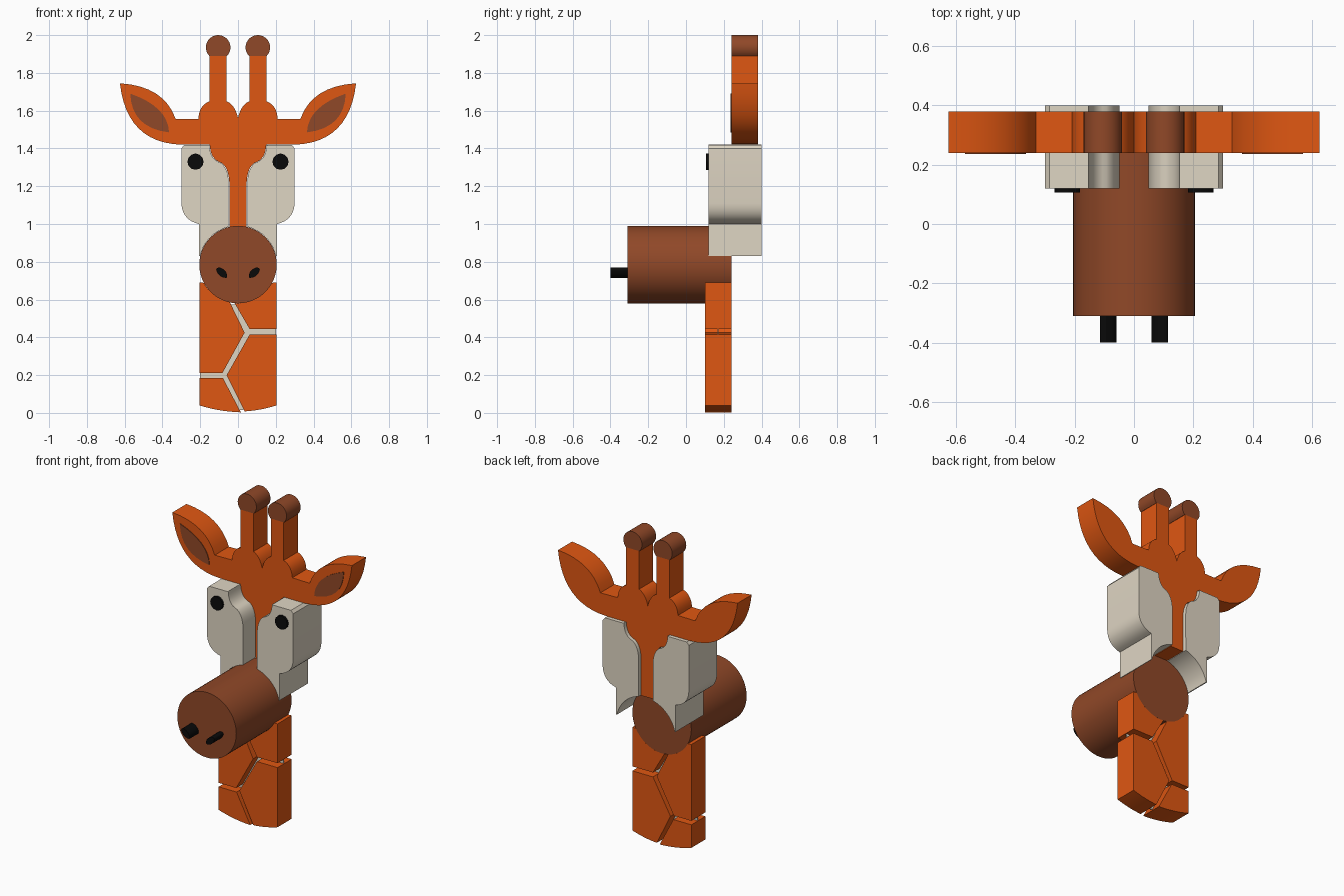
import bpy, bmesh
from math import sin, cos, radians

cube = bpy.data.objects.get("Cube")
if cube:
    bpy.data.objects.remove(cube, do_unlink=True)


def material(name, rgb):
    m = bpy.data.materials.new(name)
    m.use_nodes = True
    m.diffuse_color = (*rgb, 1)
    m.node_tree.nodes["Principled BSDF"].inputs["Base Color"].default_value = (*rgb, 1)
    return m


orange = material("orange", (0.74, 0.095, 0.006))
brown = material("brown", (0.28, 0.065, 0.021))
cream = material("cream", (0.74, 0.67, 0.55))
black = material("black", (0.003, 0.003, 0.003))


def arc(cx, cz, r, start, end, n=14):
    angles = [radians(start + (end - start) * i / n) for i in range(n + 1)]
    return [(cx + r * cos(a), cz + r * sin(a)) for a in angles]


def bend(p, c, q, n=8):
    """Curve from p to q pulled towards c."""
    ts = [i / n for i in range(n + 1)]
    return [tuple((1 - t) ** 2 * p[k] + 2 * t * (1 - t) * c[k] + t * t * q[k]
                  for k in (0, 1)) for t in ts]


def flip(points):
    return [(-x, z) for x, z in points]


def slab(name, outline, front, back, mat):
    """Extrude an (x, z) outline from y = front to y = back."""
    pts = []
    for p in outline:
        if not pts or abs(p[0] - pts[-1][0]) + abs(p[1] - pts[-1][1]) > 1e-5:
            pts.append(p)
    if abs(pts[0][0] - pts[-1][0]) + abs(pts[0][1] - pts[-1][1]) < 1e-5:
        pts.pop()
    bm = bmesh.new()
    face = bm.faces.new([bm.verts.new((x, front, z)) for x, z in pts])
    ext = bmesh.ops.extrude_face_region(bm, geom=[face])
    moved = [v for v in ext["geom"] if isinstance(v, bmesh.types.BMVert)]
    bmesh.ops.translate(bm, verts=moved, vec=(0, back - front, 0))
    bmesh.ops.recalc_face_normals(bm, faces=bm.faces)
    mesh = bpy.data.meshes.new(name)
    bm.to_mesh(mesh)
    bm.free()
    mesh.materials.append(mat)
    obj = bpy.data.objects.new(name, mesh)
    bpy.context.collection.objects.link(obj)
    bpy.ops.object.select_all(action='DESELECT')
    bpy.context.view_layer.objects.active = obj
    obj.select_set(True)
    bpy.ops.object.shade_smooth_by_angle(angle=radians(30))


def pair(name, outline, front, back, mat):
    slab("left_" + name, outline, front, back, mat)
    slab("right_" + name, flip(outline), front, back, mat)


MUZZLE_Z, MUZZLE_R = 0.785, 0.205

# Head plate: brow, horn stems, ears and nose bridge in one outline
brow = bend((0, 1.56), (0.015, 1.63), (0.06, 1.65))
stem = [(0.06, 1.89), (0.15, 1.89)]
temple = bend((0.15, 1.65), (0.205, 1.63), (0.21, 1.557))
ear_top = bend((0.33, 1.555), (0.39, 1.73), (0.625, 1.745))
ear_bottom = bend((0.625, 1.745), (0.59, 1.43), (0.30, 1.42), 12)
eye_socket = (bend((0.15, 1.42), (0.145, 1.34), (0.09, 1.325))
              + bend((0.09, 1.325), (0.05, 1.30), (0.046, 1.22)))
half = brow + stem + temple + ear_top + ear_bottom + eye_socket + [(0.046, 0.985)]
slab("head", half + flip(half[::-1]), 0.24, 0.38, orange)

# Inner ears
leaf = (bend((0.365, 1.485), (0.37, 1.62), (0.57, 1.69))
        + bend((0.57, 1.69), (0.565, 1.51), (0.365, 1.485)))
pair("inner_ear", leaf, 0.236, 0.242, brown)

# Horn tips, flat where they meet the stems
pair("horn_tip", arc(0.105, 1.935, 0.065, -44, 224, 24), 0.24, 0.38, brown)

# Cheeks fit around the head plate and the muzzle
cheek = ([(0.152, 1.418), (0.285, 1.418), (0.30, 1.40)]
         + bend((0.30, 1.11), (0.295, 1.02), (0.206, 1.0))
         + [(0.206, 0.83)]
         + arc(0, MUZZLE_Z, MUZZLE_R + 0.001, 13, 76)
         + [(x + 0.003, z) for x, z in eye_socket[::-1]])
pair("cheek", cheek, 0.12, 0.40, cream)

# Eyes
pair("eye", arc(0.225, 1.33, 0.043, 0, 360, 12), 0.106, 0.125, black)

# Muzzle and nostrils
slab("muzzle", arc(0, MUZZLE_Z, MUZZLE_R, 0, 360, 64), -0.31, 0.24, brown)
nostril = (bend((0.06, 0.715), (0.05, 0.75), (0.095, 0.77))
           + bend((0.095, 0.77), (0.13, 0.77), (0.105, 0.735))
           + bend((0.105, 0.735), (0.09, 0.715), (0.06, 0.715)))
pair("nostril", nostril, -0.40, -0.30, black)

# Neck patches separated by narrow gaps
patches = {
    "upper_right": [(-0.205, 0.69), (-0.205, 0.21), (-0.083, 0.21), (0.035, 0.425)]
    + arc(0, MUZZLE_Z, MUZZLE_R, -102, -152),
    "upper_left": arc(0, MUZZLE_Z, MUZZLE_R, -28, -95)
    + [(0.062, 0.443), (0.205, 0.443), (0.205, 0.69)],
    "lower_left": [(-0.06, 0.2), (0.062, 0.415), (0.205, 0.415)]
    + bend((0.205, 0.04), (0.12, 0.013), (0.035, 0.008)),
    "lower_right": [(-0.08, 0.185), (-0.205, 0.185)]
    + bend((-0.205, 0.04), (-0.1, 0.007), (0.015, 0.003)),
}
for name, outline in patches.items():
    slab("neck_patch_" + name, outline, 0.10, 0.24, orange)

# Pale sheet showing in the gaps
slab("neck_lining", [(-0.2, 0.05), (0.02, 0.015), (0.2, 0.05), (0.2, 0.575), (-0.2, 0.575)],
     0.166, 0.173, cream)
